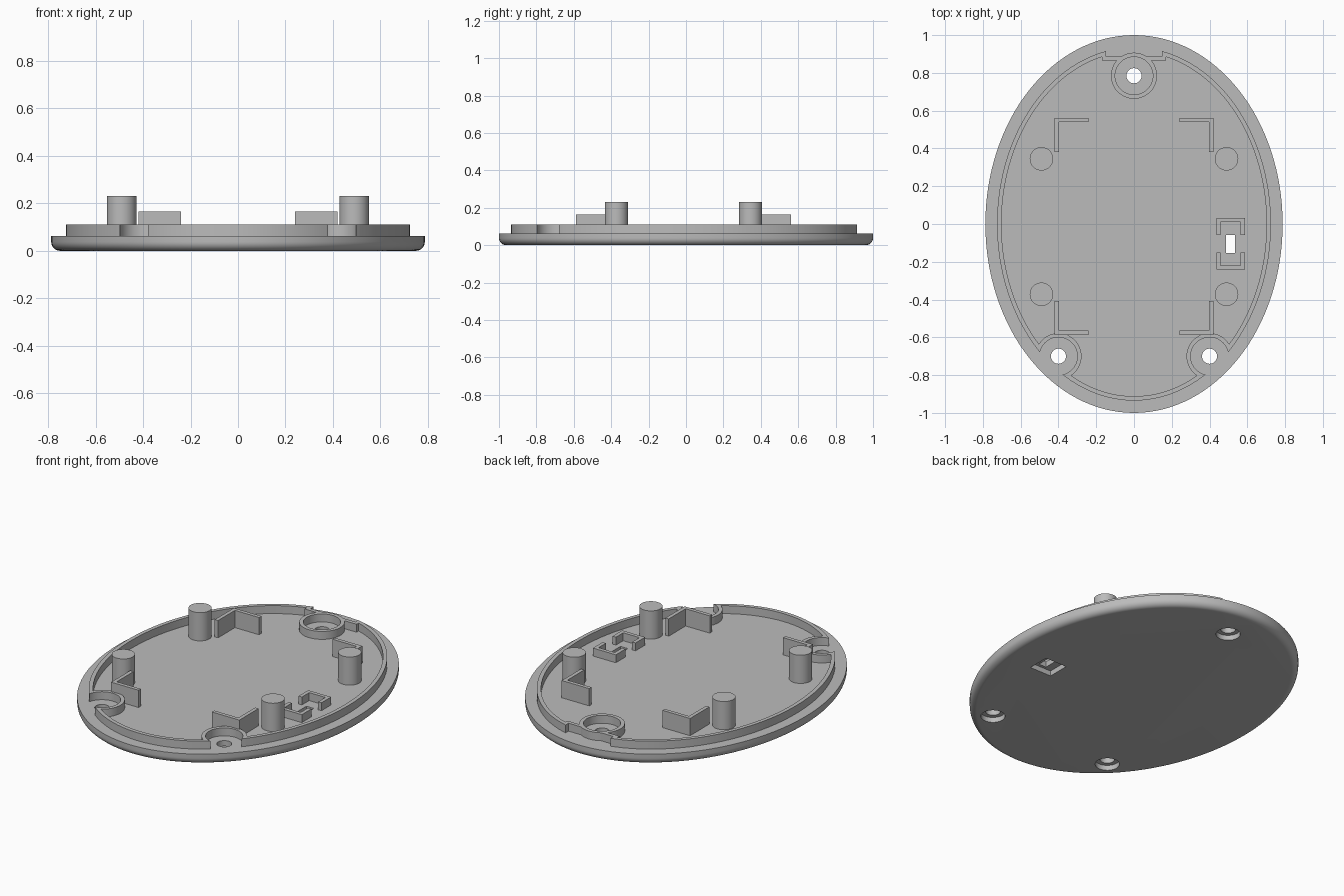
import bpy, bmesh, math
from mathutils import Matrix

cube = bpy.data.objects.get("Cube")
if cube:
    bpy.data.objects.remove(cube, do_unlink=True)

grey = bpy.data.materials.new("plain_grey")
grey.use_nodes = True
COLOUR = (0.5, 0.5, 0.5, 1)
grey.diffuse_color = COLOUR
grey.node_tree.nodes["Principled BSDF"].inputs["Base Color"].default_value = COLOUR

A, B = 0.787, 1.0                 # plate half width and half length
FLOOR, RIM, WALL, POST = 0.063, 0.11, 0.165, 0.23
SUNK = FLOOR - 0.01               # parts start slightly inside the plate


def finish(name, bm):
    bmesh.ops.recalc_face_normals(bm, faces=bm.faces)
    mesh = bpy.data.meshes.new(name)
    bm.to_mesh(mesh)
    bm.free()
    obj = bpy.data.objects.new(name, mesh)
    bpy.context.collection.objects.link(obj)
    mesh.materials.append(grey)
    return obj


def loft(name, loops, closed=False):
    """Skin a list of point loops; cap the ends, or join last to first."""
    bm = bmesh.new()
    rings = [[bm.verts.new(p) for p in loop] for loop in loops]
    pairs = list(zip(rings, rings[1:]))
    if closed:
        pairs.append((rings[-1], rings[0]))
    else:
        bm.faces.new(rings[0])
        bm.faces.new(rings[-1])
    n = len(rings[0])
    for r, s in pairs:
        for i in range(n):
            j = (i + 1) % n
            bm.faces.new((r[i], r[j], s[j], s[i]))
    return finish(name, bm)


def oval(a, b, z, x=0, y=0, n=128, inset=0):
    """Ellipse loop, moved inwards along its normal by inset."""
    pts = []
    for i in range(n):
        t = 2 * math.pi * i / n
        c, s = math.cos(t), math.sin(t)
        length = math.hypot(b * c, a * s)
        pts.append((x + a * c - inset * b * c / length,
                    y + b * s - inset * a * s / length, z))
    return pts


def disc(name, x, y, r, z0, z1):
    return loft(name, [oval(r, r, z, x, y, 48) for z in (z0, z1)])


def ring(name, outer, inner, z0, z1, x=0, y=0, n=128):
    corners = ((outer, z0), (outer, z1), (inner, z1), (inner, z0))
    return loft(name, [oval(*size, z, x, y, n) for size, z in corners], True)


def slab(name, x0, x1, y0, y1, z0, z1):
    return loft(name, [[(x0, y0, z), (x1, y0, z), (x1, y1, z), (x0, y1, z)]
                       for z in (z0, z1)])


def prism(name, outline, z0, z1):
    return loft(name, [[(x, y, z) for x, y in outline] for z in (z0, z1)])


def carve(obj, cutter, operation='DIFFERENCE'):
    mod = obj.modifiers.new("carve", 'BOOLEAN')
    mod.object, mod.operation, mod.solver = cutter, operation, 'EXACT'
    bpy.context.view_layer.objects.active = obj
    bpy.ops.object.modifier_apply(modifier=mod.name)
    bpy.data.objects.remove(cutter, do_unlink=True)


# Oval plate with a rounded lower edge
R = 0.038
loops = []
for k in range(9):
    t = math.pi / 2 * k / 8
    loops.append(oval(A, B, R * (1 - math.cos(t)), inset=R * (1 - math.sin(t))))
loops.append(oval(A, B, FLOOR))
plate = loft("base_plate", loops)

# Screw holes with recesses underneath
screws = [(0, 0.785), (-0.4, -0.7), (0.4, -0.7)]
for x, y in screws:
    carve(plate, disc("cutter", x, y, 0.04, -0.1, 0.2))
    carve(plate, disc("cutter", x, y, 0.065, -0.1, 0.03))

# Switch slot with a recess underneath
SX, SY = 0.512, -0.105
for w, d, top in ((0.024, 0.048, 0.2), (0.07, 0.065, 0.03)):
    carve(plate, slab("cutter", SX - w, SX + w, SY - d, SY + d, -0.1, top))

# Raised rim, opened at the screws and at the back
RIM_OUT, RIM_IN = (0.725, 0.935), (0.702, 0.912)
rim = ring("rim", RIM_OUT, RIM_IN, SUNK, RIM)
for x, y in screws[1:]:
    carve(rim, disc("cutter", x, y, 0.12, 0, 0.3))
carve(rim, slab("cutter", -0.147, 0.147, 0.8, 1.1, 0, 0.3))

# Screw collars, the front ones cut off at the rim
bosses = []
for name, (x, y) in zip(("back_collar", "front_collar_a", "front_collar_b"), screws):
    boss = ring(name, (0.122, 0.122), (0.1, 0.1), SUNK, RIM, x, y, 64)
    if y < 0:
        carve(boss, loft("cutter", [oval(*RIM_OUT, z) for z in (0, 0.3)]), 'INTERSECT')
    bosses.append(boss)

# Straight strip closing the rim at the back, with end tabs
strip = slab("back_strip", -0.17, 0.17, 0.866, 0.888, SUNK, RIM)
carve(strip, disc("cutter", *screws[0], 0.1, 0, 0.3))
for side in (-1, 1):
    x0, x1 = sorted((side * 0.147, side * 0.17))
    slab("strip_tab", x0, x1, 0.866, 0.905, SUNK, RIM)

# Support posts and corner brackets
posts = []
T, LEG = 0.022, 0.18
for sx in (-1, 1):
    for y in (0.345, -0.372):
        posts.append(disc("support_post", sx * 0.49, y, 0.062, SUNK, POST))
    for sy, cy in ((1, 0.562), (-1, -0.587)):
        shape = [(0, 0), (LEG, 0), (LEG, T), (T, T), (T, LEG), (0, LEG)]
        prism("corner_bracket",
              [(sx * (0.42 - u), cy - sy * v) for u, v in shape], SUNK, WALL)

# Pair of U-shaped switch holders
W, D = 0.075, 0.09
for sy in (-1, 1):
    far = 0.137
    shape = [(-W, far), (W, far), (W, far - D), (W - T, far - D),
             (W - T, far - T), (T - W, far - T), (T - W, far - D), (-W, far - D)]
    prism("switch_holder", [(SX + u, SY + sy * v) for u, v in shape], SUNK, RIM)

# Smooth the curved parts, keeping edges sharp
bpy.ops.object.select_all(action='DESELECT')
for obj in [plate, rim, strip] + bosses + posts:
    obj.select_set(True)
bpy.context.view_layer.objects.active = plate
bpy.ops.object.shade_smooth_by_angle(angle=math.radians(30))
